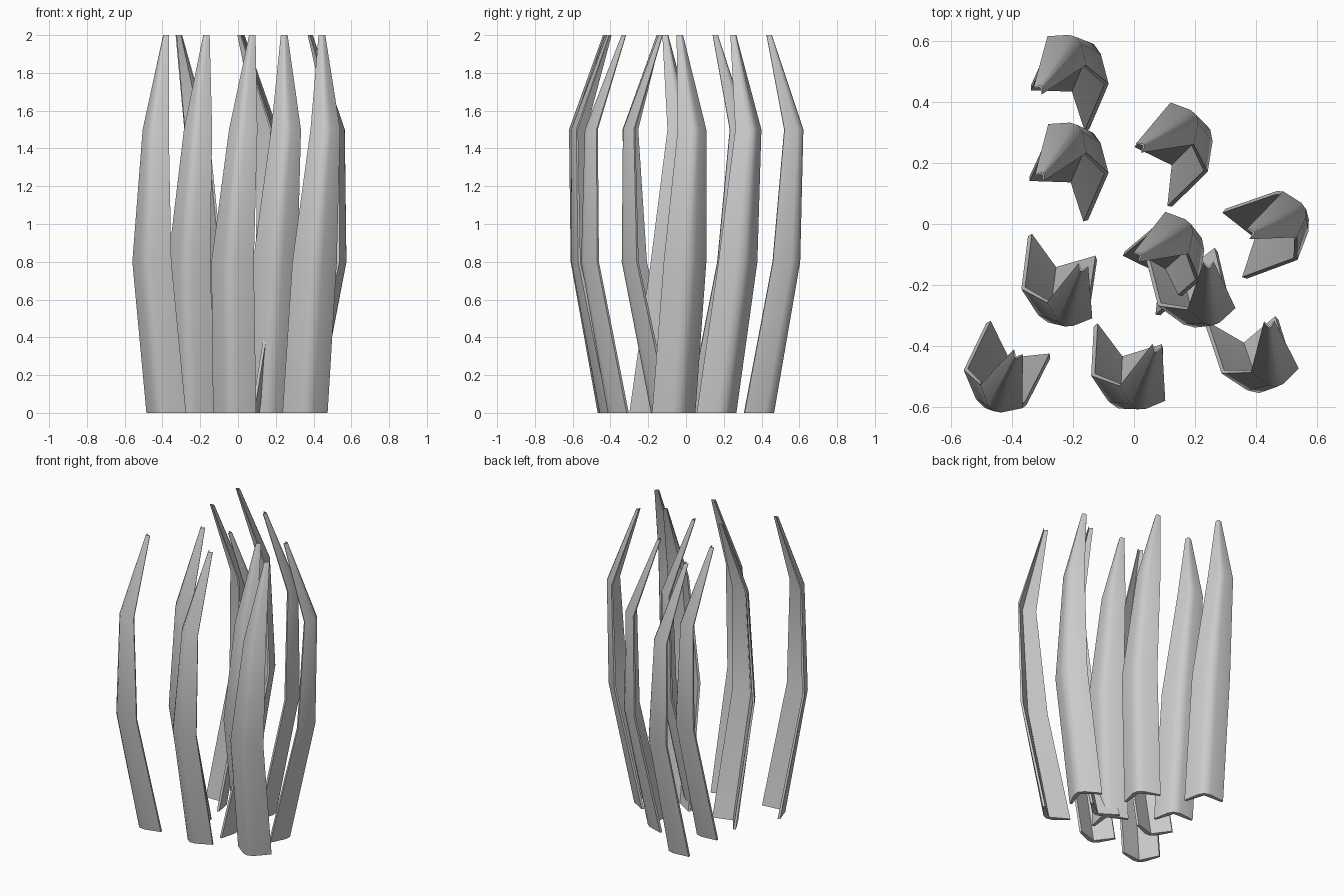
import bpy, bmesh, math
from mathutils import Vector, Matrix

if "Cube" in bpy.data.objects:
    bpy.data.objects.remove(bpy.data.objects["Cube"])

# Folded cross-section: rounded outer ridge, then the inner crease (unit half width, unit depth)
SECTION = [(-1, 0), (-.32, -.84), (0, -1), (.32, -.84), (1, 0),
           (.92, .14), (0, -.72), (-.92, .14)]
# Stations up a blade: height, sideways offset, outward offset, half width, fold depth
STATIONS = [(0, 0, 0, .12, .09), (.8, .008, -.172, .118, .075),
            (1.5, .04, -.188, .079, .055), (2, .018, -.035, .018, .02)]


def blade(name, mid, angle, tip):
    rot = Matrix.Rotation(math.radians(angle), 2)
    origin = Vector(mid)
    # lean the blade so its end lands on the wanted tip position
    lean = rot.inverted() @ (Vector(tip) - origin) - Vector((.018, -.044))
    bm = bmesh.new()
    rings = []
    for z, cx, cy, w, d in STATIONS:
        ring = []
        for u, v in SECTION:
            p = origin + rot @ (Vector((cx + u * w, cy + v * d)) + lean * z / 2)
            ring.append(bm.verts.new((p.x, p.y, z)))
        rings.append(ring)
    n = len(SECTION)
    for a, b in zip(rings, rings[1:]):
        for i in range(n):
            j = (i + 1) % n
            bm.faces.new((a[i], a[j], b[j], b[i]))
    # end caps, split along the fold
    for r in (rings[0], rings[-1]):
        for ids in ((0, 1, 6, 7), (1, 2, 6), (2, 3, 6), (3, 4, 5, 6)):
            bm.faces.new([r[i] for i in ids])
    bmesh.ops.recalc_face_normals(bm, faces=bm.faces)
    mesh = bpy.data.meshes.new(name)
    bm.to_mesh(mesh)
    bm.free()
    ob = bpy.data.objects.new(name, mesh)
    bpy.context.collection.objects.link(ob)
    bpy.context.view_layer.objects.active = ob
    ob.select_set(True)
    bpy.ops.object.shade_smooth_by_angle(angle=math.radians(50))
    ob.select_set(False)


# Grass clump: base centre, turn, tip position
BLADES = [
    ((-.38, -.383), -29, (-.385, -.43)),   # front blades
    ((-.018, -.373), -18, (.073, -.41)),
    ((.355, -.325), 5, (.445, -.33)),
    ((-.235, -.08), -19, (-.17, -.145)),
    ((.155, -.095), 2, (.245, -.135)),
    ((-.243, .383), 143, (-.31, .445)),    # back blades
    ((-.247, .085), 143, (-.305, .16)),
    ((.067, .162), 119, (.025, .255)),
    ((.028, -.195), 119, (.015, -.105)),
    ((.335, -.065), 107, (.385, -.03)),
]
for i, (mid, angle, tip) in enumerate(BLADES, 1):
    blade(f"grass_blade_{i}", mid, angle, tip)
